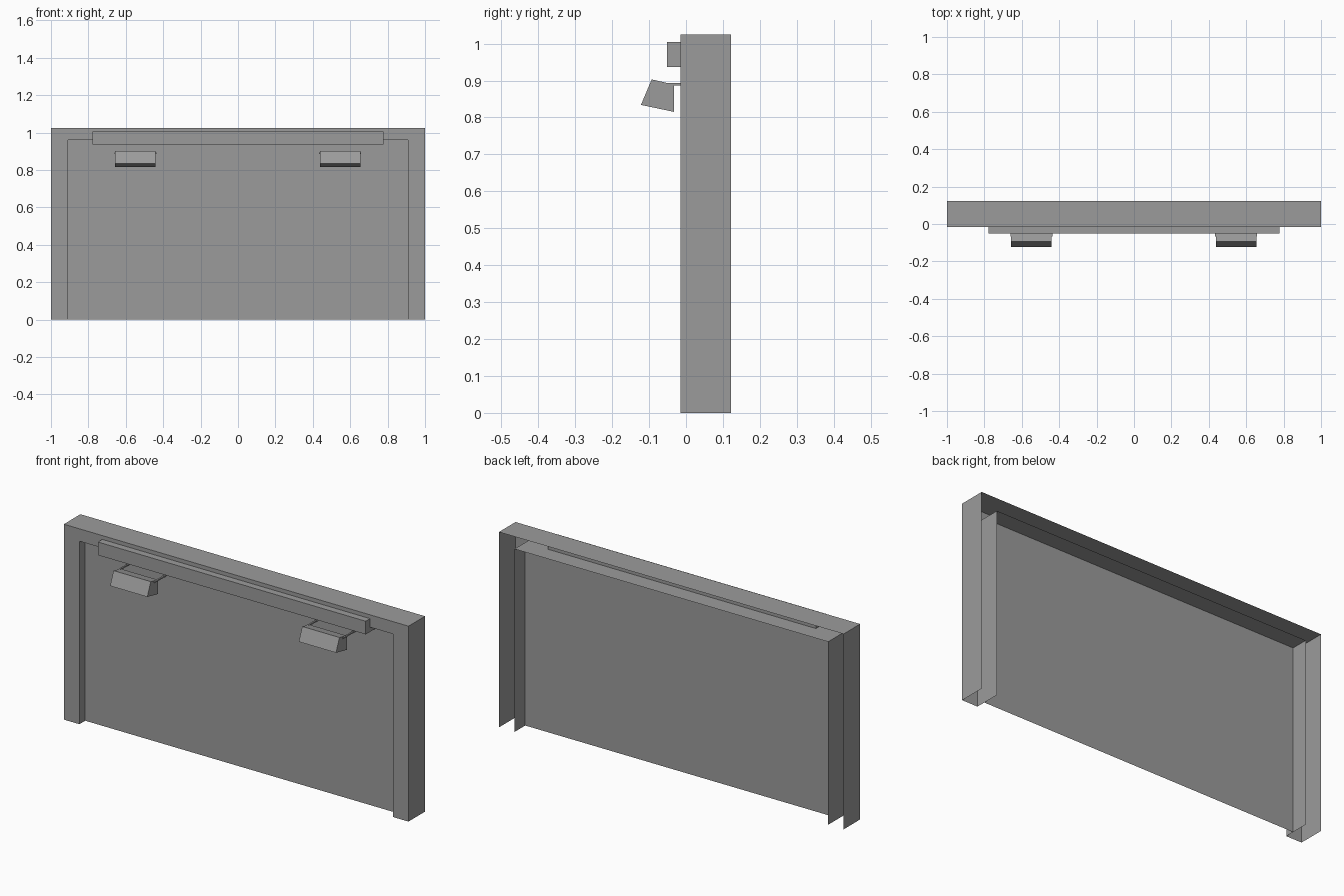
import bpy, bmesh

cube = bpy.data.objects.get("Cube")
if cube:
    bpy.data.objects.remove(cube, do_unlink=True)

grey = bpy.data.materials.new("plain_grey")
grey.use_nodes = True
colour = (0.33, 0.33, 0.33, 1)
grey.diffuse_color = colour
grey.node_tree.nodes["Principled BSDF"].inputs["Base Color"].default_value = colour

FRONT, BACK, PANEL = -0.015, 0.122, 0.033
OUT_W, OUT_H, IN_W, IN_H = 1.0, 1.025, 0.91, 0.96


def finish(name, bm):
    mesh = bpy.data.meshes.new(name)
    bm.to_mesh(mesh)
    bm.free()
    mesh.materials.append(grey)
    obj = bpy.data.objects.new(name, mesh)
    bpy.context.collection.objects.link(obj)
    return obj


def box(name, lo, hi):
    bm = bmesh.new()
    bmesh.ops.create_cube(bm, size=1)
    for v in bm.verts:
        v.co = [a + (b - a) * (c + 0.5) for a, b, c in zip(lo, hi, v.co)]
    return finish(name, bm)


def arch(bm, w, h, y):
    return [bm.verts.new(p) for p in ((-w, y, 0), (-w, y, h), (w, y, h), (w, y, 0))]


# Hollow surround: outer return, front face, inner return; open at back and bottom
bm = bmesh.new()
rings = [arch(bm, OUT_W, OUT_H, BACK), arch(bm, OUT_W, OUT_H, FRONT),
         arch(bm, IN_W, IN_H, FRONT), arch(bm, IN_W, IN_H, BACK)]
for a, b in zip(rings, rings[1:]):
    for i in range(3):
        bm.faces.new((b[i], b[i + 1], a[i + 1], a[i]))
finish("door_surround", bm)

# Recessed door sheet
bm = bmesh.new()
bm.faces.new(arch(bm, IN_W, IN_H, PANEL)[::-1])
finish("door_panel", bm)

# Long housing across the header
box("header_housing", (-0.777, -0.051, 0.936), (0.777, PANEL, 1.005))


def lamp(name, x0, x1):
    # Tilted lamp body from its side profile
    profile = [(-0.122, 0.834), (-0.093, 0.903), (-0.032, 0.889), (-0.032, 0.815)]
    bm = bmesh.new()
    face = bm.faces.new([bm.verts.new((x0, y, z)) for y, z in profile])
    ext = bmesh.ops.extrude_face_region(bm, geom=[face])
    moved = [g for g in ext["geom"] if isinstance(g, bmesh.types.BMVert)]
    bmesh.ops.translate(bm, verts=moved, vec=(x1 - x0, 0, 0))
    bmesh.ops.recalc_face_normals(bm, faces=bm.faces)
    finish(name, bm)
    # Arm and wall plate at each end
    for end, x in (("right", x0), ("left", x1)):
        box(f"{name}_{end}_arm", (x - 0.004, -0.068, 0.886), (x + 0.004, PANEL, 0.893))
        box(f"{name}_{end}_plate", (x - 0.004, PANEL - 0.007, 0.886), (x + 0.004, PANEL, 0.928))


lamp("right_lamp", -0.657, -0.441)
lamp("left_lamp", 0.438, 0.654)
